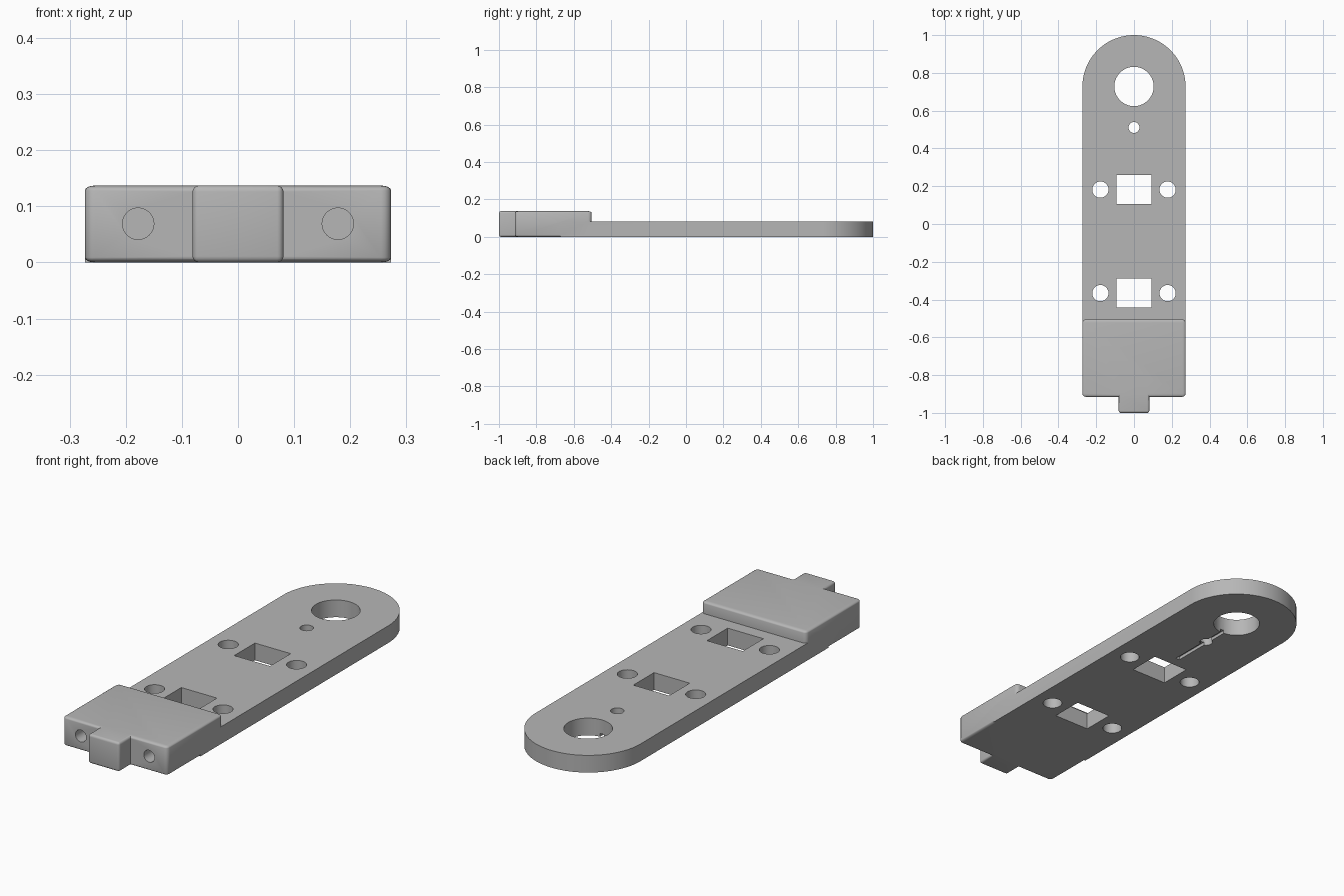
import bpy, bmesh, math
from mathutils import Matrix, Vector

default = bpy.data.objects.get("Cube")
if default:
    bpy.data.objects.remove(default, do_unlink=True)

HALF_W = 0.273
PLATE_H = 0.081
BLOCK_H = 0.137

grey = bpy.data.materials.new("light grey plastic")
grey.use_nodes = True
colour = (0.47, 0.47, 0.47, 1)
grey.diffuse_color = colour
grey.node_tree.nodes["Principled BSDF"].inputs["Base Color"].default_value = colour


def to_object(name, bm):
    bmesh.ops.recalc_face_normals(bm, faces=bm.faces)
    mesh = bpy.data.meshes.new(name)
    bm.to_mesh(mesh)
    bm.free()
    mesh.materials.append(grey)
    obj = bpy.data.objects.new(name, mesh)
    bpy.context.collection.objects.link(obj)
    return obj


def box(name, low, high, radius=0, squash=1):
    """Box between two corners; rounded edges may be flattened in z."""
    low, high = Vector(low), Vector(high)
    size = high - low
    bm = bmesh.new()
    bmesh.ops.create_cube(bm, size=1)
    bmesh.ops.scale(bm, vec=(size.x, size.y, size.z / squash), verts=bm.verts)
    if radius:
        bmesh.ops.bevel(bm, geom=bm.edges[:], offset=radius, segments=4,
                        profile=0.5, affect='EDGES')
    bmesh.ops.scale(bm, vec=(1, 1, squash), verts=bm.verts)
    bmesh.ops.translate(bm, vec=(low + high) / 2, verts=bm.verts)
    return to_object(name, bm)


def cylinder(name, centre, radius, depth, along_y=False, sides=48):
    bm = bmesh.new()
    turn = Matrix.Rotation(math.pi / 2, 4, 'X') if along_y else Matrix()
    bmesh.ops.create_cone(bm, cap_ends=True, segments=sides, radius1=radius,
                          radius2=radius, depth=depth,
                          matrix=Matrix.Translation(centre) @ turn)
    return to_object(name, bm)


def combine(target, other, operation):
    """Apply a boolean and remove the helper."""
    mod = target.modifiers.new("boolean", 'BOOLEAN')
    mod.operation = operation
    mod.solver = 'EXACT'
    mod.object = other
    bpy.ops.object.select_all(action='DESELECT')
    bpy.context.view_layer.objects.active = target
    target.select_set(True)
    bpy.ops.object.modifier_apply(modifier=mod.name)
    bpy.data.objects.remove(other, do_unlink=True)


# Flat arm with a round end
bm = bmesh.new()
outline = [(-HALF_W, -0.67), (HALF_W, -0.67)]
for i in range(65):
    a = math.pi * i / 64
    outline.append((HALF_W * math.cos(a), 1 - HALF_W + HALF_W * math.sin(a)))
face = bm.faces.new([bm.verts.new((x, y, 0)) for x, y in outline])
top = bmesh.ops.extrude_face_region(bm, geom=[face])["geom"]
bmesh.ops.translate(bm, vec=(0, 0, PLATE_H),
                    verts=[v for v in top if isinstance(v, bmesh.types.BMVert)])
arm = to_object("mounting_arm", bm)

# Thick end block and its front tab
combine(arm, box("end_block", (-HALF_W, -0.915, 0), (HALF_W, -0.505, BLOCK_H),
                 0.018, 0.5), 'UNION')
combine(arm, box("front_tab", (-0.081, -1, 0), (0.081, -0.8, BLOCK_H), 0.011),
        'UNION')

# Pivot hole, pin hole and the groove under them
combine(arm, cylinder("pivot_hole", (0, 0.728, 0), 0.104, 1, sides=64), 'DIFFERENCE')
combine(arm, cylinder("pin_hole", (0, 0.511, 0), 0.029, 1), 'DIFFERENCE')
combine(arm, box("groove", (-0.01, 0.31, -0.1), (0.01, 0.68, 0.015)), 'DIFFERENCE')

# Square windows, each between two screw holes
for y in (0.182, -0.366):
    combine(arm, box("window", (-0.093, y - 0.077, -0.5), (0.093, y + 0.077, 0.5)),
            'DIFFERENCE')
    for side in (-1, 1):
        combine(arm, cylinder("screw_hole", (side * 0.178, y, 0), 0.043, 1),
                'DIFFERENCE')

# Blind holes in the front of the block
for side in (-1, 1):
    combine(arm, cylinder("front_hole", (side * 0.178, -0.85, 0.069), 0.028, 0.4, True),
            'DIFFERENCE')

bpy.ops.object.select_all(action='DESELECT')
arm.select_set(True)
bpy.context.view_layer.objects.active = arm
bpy.ops.object.shade_smooth_by_angle(angle=math.radians(35))
